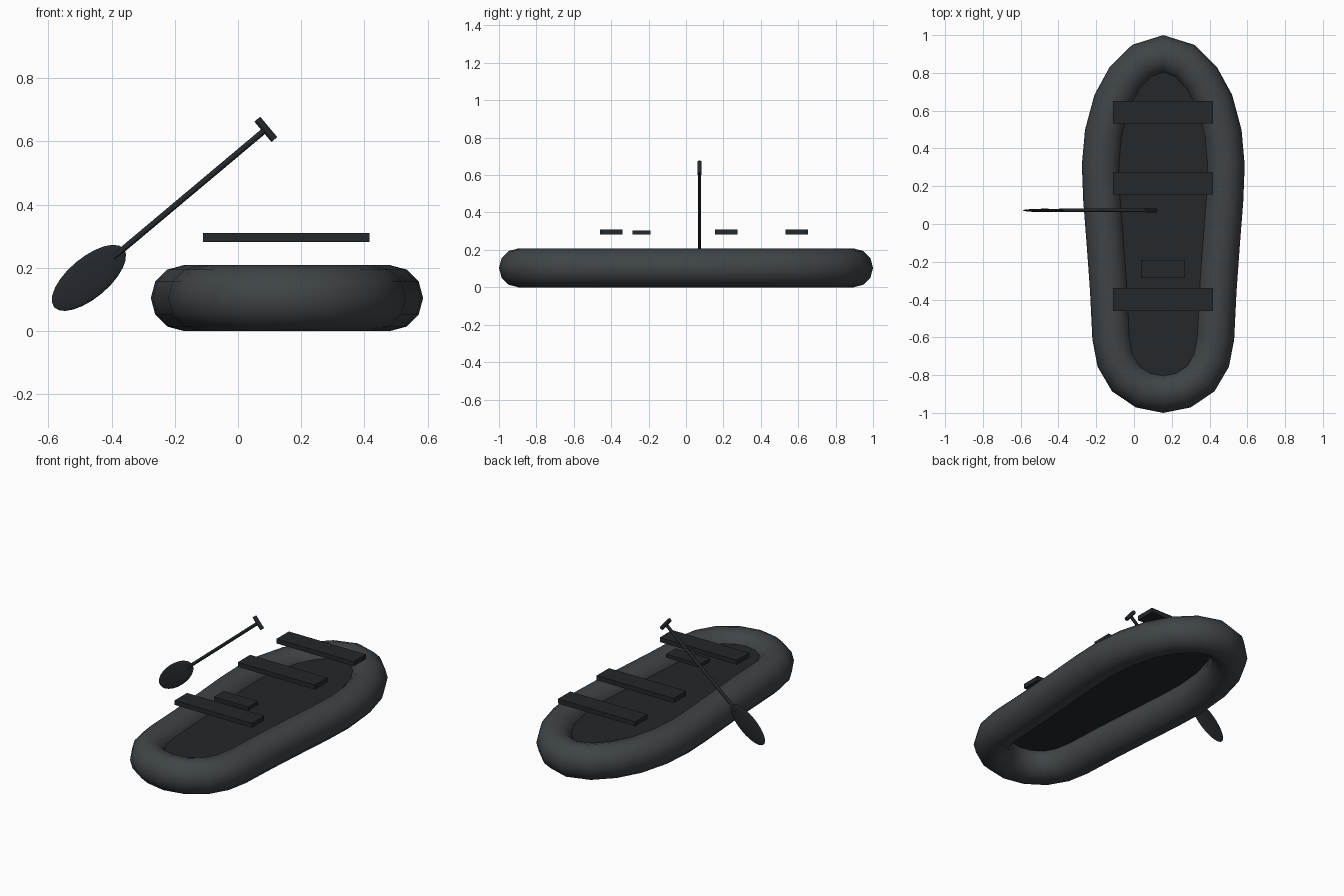
import bpy, bmesh, math
from mathutils import Vector, Matrix

if "Cube" in bpy.data.objects:
    bpy.data.objects.remove(bpy.data.objects["Cube"])

def material(name, col):
    m = bpy.data.materials.new(name)
    m.diffuse_color = (*col, 1)
    m.use_nodes = True
    m.node_tree.nodes["Principled BSDF"].inputs["Base Color"].default_value = m.diffuse_color
    return m

rubber = material("rubber", (0.05, 0.058, 0.064))
dark = material("dark_slate", (0.017, 0.021, 0.025))

def finish(name, bm, mat, angle=None):
    bmesh.ops.recalc_face_normals(bm, faces=bm.faces[:])
    me = bpy.data.meshes.new(name)
    bm.to_mesh(me)
    bm.free()
    ob = bpy.data.objects.new(name, me)
    bpy.context.collection.objects.link(ob)
    me.materials.append(mat)
    if angle:
        bpy.ops.object.select_all(action='DESELECT')
        ob.select_set(True)
        bpy.context.view_layer.objects.active = ob
        bpy.ops.object.shade_smooth_by_angle(angle=math.radians(angle))
    return ob

# hull centre line: half outline mirrored about the boat's axis
CX, R = 0.155, 0.104
half = [(0, .896), (.11, .86), (.20, .77), (.268, .645), (.312, .48), (.327, .31),
        (.32, .13), (.302, -.1), (.284, -.35), (.272, -.6), (.25, -.72),
        (.195, -.815), (.105, -.875), (0, -.896)]
loop = [Vector((CX + x, y, 0)) for x, y in half]
loop += [Vector((CX - x, y, 0)) for x, y in half[-2:0:-1]]
n = len(loop)

def outward(i):
    t = (loop[(i + 1) % n] - loop[i]).normalized() + (loop[i] - loop[i - 1]).normalized()
    return Vector((-t.y, t.x, 0)).normalized()

outs = [outward(i) for i in range(n)]

# inflatable tube: 12-sided section swept round the loop
bm = bmesh.new()
S = 12
rings = []
for p, o in zip(loop, outs):
    rings.append([bm.verts.new(p + o * R * math.cos(a) + Vector((0, 0, R + R * math.sin(a))))
                  for a in (2 * math.pi * k / S for k in range(S))])
for i in range(n):
    a, b = rings[i], rings[(i + 1) % n]
    for k in range(S):
        bm.faces.new((a[k], a[(k + 1) % S], b[(k + 1) % S], b[k]))
finish("inflatable_tube", bm, rubber, 60)

# floor sheet set into the inner wall of the tube
bm = bmesh.new()
s = 1 if (loop[5] + outs[5]).x > loop[5].x else -1
bm.faces.new([bm.verts.new(p - o * s * 0.09 + Vector((0, 0, 0.15))) for p, o in zip(loop, outs)])
finish("floor", bm, dark)

def box(name, lo, hi):
    bm = bmesh.new()
    lo, hi = Vector(lo), Vector(hi)
    bmesh.ops.create_cube(bm, size=1, matrix=Matrix.Translation((lo + hi) / 2)
                          @ Matrix.Diagonal((*(hi - lo), 1)))
    return finish(name, bm, dark)

# benches and small foot plate
for i, y in enumerate((0.592, 0.215, -0.4)):
    box(f"bench_{i + 1}", (-0.11, y - 0.06, 0.282), (0.417, y + 0.06, 0.31))
box("foot_plate", (0.036, -0.285, 0.282), (0.27, -0.19, 0.304))

# paddle, built along its own axis from the blade centre
ang = math.radians(40)
axis = Vector((math.cos(ang), 0, math.sin(ang)))
side = Vector((-math.sin(ang), 0, math.cos(ang)))
blade_c, grip_c = Vector((-0.472, 0.072, 0.168)), Vector((0.088, 0.072, 0.638))

def rod(name, a, b, r, sides):
    bm = bmesh.new()
    d = b - a
    bmesh.ops.create_cone(bm, cap_ends=True, segments=sides, radius1=r, radius2=r, depth=d.length,
                          matrix=Matrix.Translation((a + b) / 2)
                          @ d.to_track_quat('Z', 'Y').to_matrix().to_4x4())
    return finish(name, bm, dark, 40)

rod("paddle_shaft", blade_c + axis * 0.1, grip_c, 0.0095, 10)
rod("paddle_grip", grip_c - side * 0.042, grip_c + side * 0.042, 0.012, 10)

bm = bmesh.new()
bmesh.ops.create_uvsphere(bm, u_segments=20, v_segments=12, radius=1,
                          matrix=Matrix.Translation(blade_c) @ Matrix.Rotation(-ang, 4, 'Y')
                          @ Matrix.Diagonal((0.144, 0.009, 0.064, 1)))
finish("paddle_blade", bm, dark, 50)
